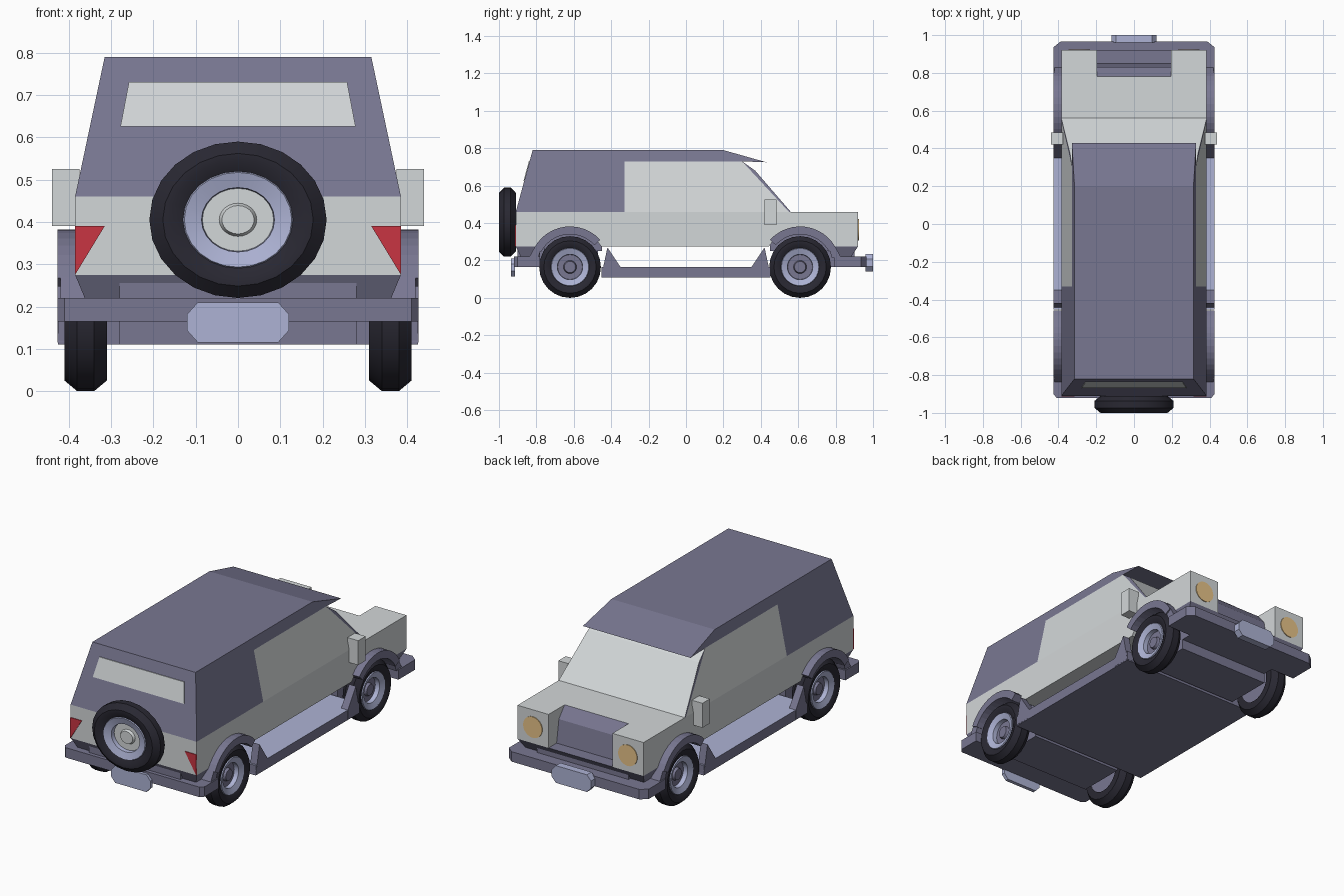
import bpy, bmesh, math
from mathutils import Matrix, Vector

if "Cube" in bpy.data.objects:
    bpy.data.objects.remove(bpy.data.objects["Cube"])


def material(name, r, g, b):
    m = bpy.data.materials.new(name)
    m.use_nodes = True
    m.diffuse_color = (r, g, b, 1)
    for n in m.node_tree.nodes:
        if n.type == "BSDF_PRINCIPLED":
            n.inputs["Base Color"].default_value = (r, g, b, 1)
            n.inputs["Roughness"].default_value = 0.7
    return m


PAINT = material("pale_paint", .65, .68, .69)
GREY = material("slate_grey", .19, .185, .285)
TRIM = material("lavender_trim", .42, .45, .66)
RUBBER = material("black_rubber", .022, .021, .032)
RED = material("red_lens", .58, .035, .055)
AMBER = material("amber_lens", .8, .55, .25)


def finish(name, bm, mat, second=None, rule=None):
    bmesh.ops.recalc_face_normals(bm, faces=bm.faces)
    if rule:
        for f in bm.faces:
            f.material_index = int(rule(f.normal))
    me = bpy.data.meshes.new(name)
    bm.to_mesh(me)
    bm.free()
    me.materials.append(mat)
    if second:
        me.materials.append(second)
    ob = bpy.data.objects.new(name, me)
    bpy.context.collection.objects.link(ob)
    return ob


def loft(name, ring_a, ring_b, mat, second=None, rule=None):
    """Solid between two matching rings of points."""
    bm = bmesh.new()
    a = [bm.verts.new(p) for p in ring_a]
    b = [bm.verts.new(p) for p in ring_b]
    bm.faces.new(a)
    bm.faces.new(b[::-1])
    for i in range(len(a)):
        j = (i + 1) % len(a)
        bm.faces.new((a[i], a[j], b[j], b[i]))
    return finish(name, bm, mat, second, rule)


def side_solid(name, pts, width, mat, second=None, rule=None):
    """Side profile (y, z) widened evenly to both sides by width(z)."""
    return loft(name, [(-width(z), y, z) for y, z in pts],
                [(width(z), y, z) for y, z in pts], mat, second, rule)


def box(name, x, y, z, mat, second=None, rule=None):
    ring = [(x[0], y[0]), (x[1], y[0]), (x[1], y[1]), (x[0], y[1])]
    return loft(name, [(*p, z[0]) for p in ring], [(*p, z[1]) for p in ring],
                mat, second, rule)


def lathe(name, profile, mat, matrix, steps=24):
    """Spin (offset, radius) profile about x."""
    bm = bmesh.new()
    vs = [bm.verts.new((u, 0, r)) for u, r in profile]
    es = [bm.edges.new(p) for p in zip(vs, vs[1:])]
    bmesh.ops.spin(bm, geom=vs + es, cent=(0, 0, 0), axis=(1, 0, 0),
                   angle=math.tau, steps=steps, use_duplicate=False)
    bmesh.ops.remove_doubles(bm, verts=bm.verts, dist=.0005)
    bm.transform(matrix)
    ob = finish(name, bm, mat)
    round_parts.append(ob)
    return ob


def arc(cy, r, start, end, n):
    pts = []
    for i in range(n + 1):
        t = math.radians(start + (end - start) * i / n)
        pts.append((cy + r * math.cos(t), AXLE + r * math.sin(t)))
    return pts


round_parts = []
AXLE, REAR, FRONT = .165, -.62, .61
SIDE, BELT, ROOF, SKIRT = .385, .46, .79, .275


def cabin_width(z):
    return SIDE - .212 * (z - BELT)


def flat(w):
    return lambda z: w


# Lower body with open wheel arches
notch = math.degrees(math.asin((SKIRT - AXLE) / .2))
profile = [(-.91, BELT), (-.91, SKIRT)]
for cy in (REAR, FRONT):
    profile += arc(cy, .2, 180 - notch, notch, 12)
profile += [(.78, SKIRT), (.78, BELT)]
side_solid("lower_body", profile, flat(SIDE), PAINT)

# Recessed sloping grille between the lamp blocks
side_solid("grille", [(.78, BELT), (.83, .4), (.85, SKIRT), (.78, SKIRT)], flat(.195), GREY)

# Cabin: rear shell, doors, windscreen and roof with visor
side_solid("rear_shell", [(-.91, BELT), (-.33, BELT), (-.33, ROOF), (-.82, ROOF)],
           cabin_width, GREY)
side_solid("door_section", [(-.33, BELT), (.55, BELT), (.3, .73), (-.33, .73)],
           cabin_width, PAINT)
side_solid("windscreen", [(.3, .73), (.55, BELT), (.56, BELT), (.37, .68)],
           cabin_width, PAINT, GREY, lambda n: abs(n.x) > .6)
side_solid("roof", [(-.33, .73), (.3, .73), (.43, .725), (.2, ROOF), (-.33, ROOF)],
           cabin_width, GREY)


def tail_y(z):
    return -.91 + .09 * (z - BELT) / (ROOF - BELT)


# Rear window plate on the sloping tail
pane = [(-.278, .625), (.278, .625), (.258, .73), (-.258, .73)]
loft("rear_window", [(x, tail_y(z) - .004, z) for x, z in pane],
     [(x, tail_y(z) + .003, z) for x, z in pane], PAINT)

# Tapered valances under both ends
for name, outer, inner, back in (("rear_valance", -.91, -.88, -.78),
                                 ("front_valance", .92, .88, .78)):
    loft(name, [(-.36, inner, .215), (.36, inner, .215), (.36, back, .215), (-.36, back, .215)],
         [(-SIDE, outer, SKIRT), (SIDE, outer, SKIRT), (SIDE, back, SKIRT), (-SIDE, back, SKIRT)],
         GREY)

# Bumpers with clipped corners
for name, back, corner, end, tip in (("rear_bumper", -.78, -.9, -.92, .41),
                                     ("front_bumper", .79, .935, .965, .39)):
    half = [(.427, back), (.427, corner), (tip, end)]
    plan = half + [(-x, y) for x, y in half[::-1]]
    loft(name, [(x, y, .165) for x, y in plan], [(x, y, .22) for x, y in plan], GREY)

# Clipped plates on the bumpers
for name, y0, y1, z in (("rear_plate", -.935, -.915, .115), ("front_plate", .96, 1, .14)):
    half = [(.095, 0), (.12, .028), (.12, .067), (.095, .095)]
    ring = half + [(-x, h) for x, h in half[::-1]]
    loft(name, [(x, y0, z + h) for x, h in ring], [(x, y1, z + h) for x, h in ring], TRIM)

# Floor pan and chassis ends
box("floor_pan", (-.425, .425), (-.452, .452), (.11, .165), GREY, TRIM, lambda n: n.z > .9)
for name, y in (("rear_chassis", (-.9, -.47)), ("front_chassis", (.47, .9))):
    box(name, (-.28, .28), y, (.165, .274), GREY)
    inner = (-.76, -.45) if y[0] < 0 else (.45, .76)
    box(name + "_well", (-.29, .29), inner, (.25, .4), GREY)
    box(name + "_axle", (-.28, .28), (y[0] + .17, y[1]) if y[0] < 0 else (y[0], y[1] - .17),
        (.11, .2), GREY)

TYRE = [(-.05, .1), (-.05, .14), (-.02, .165), (.02, .165), (.05, .14), (.05, .125), (.035, .1)]
RIM = [(.03, .105), (.042, .1), (.03, .068), (0, .066)]
CAP = [(.005, .068), (.005, .035), (.02, .03), (.02, 0)]
BACK = [(-.045, .105), (-.045, 0)]


def wheel(name, matrix, cap_mat):
    lathe(name + "_tyre", TYRE, RUBBER, matrix)
    lathe(name + "_rim", RIM, TRIM, matrix)
    lathe(name + "_cap", CAP, cap_mat, matrix)
    lathe(name + "_back", BACK, GREY, matrix)


for s, side in ((1, "left"), (-1, "right")):
    def xs(a, b):
        return tuple(sorted((s * a, s * b)))

    # Wheels and flared arches
    for end, cy, sill, out in (("rear", REAR, 42, 152), ("front", FRONT, 138, 28)):
        spot = Matrix.Translation((s * .36, cy, AXLE))
        wheel(f"{side}_{end}_wheel", spot @ Matrix.Rotation(0 if s > 0 else math.pi, 4, "Z"), GREY)
        band = arc(cy, .217, sill, out, 12) + arc(cy, .175, out, sill, 12)
        loft(f"{side}_{end}_flare", [(s * .3, *p) for p in band],
             [(s * .427, *p) for p in band], GREY)
        # Flare foot that runs down to the bumper
        d = -1 if cy < 0 else 1
        foot = [(cy + d * .155, .26), (cy + d * .19, .27), (cy + d * .22, .215), (cy + d * .17, .215)]
        loft(f"{side}_{end}_flare_foot", [(s * .3, *p) for p in foot],
             [(s * .42, *p) for p in foot], GREY)
        # Sill fin rising beside the wheel
        fin = [(d * .453, .115), (d * .42, .27), (d * .35, .165), (d * .35, .115)]
        loft(f"{side}_{end}_sill_fin", [(s * .385, *p) for p in fin],
             [(s * .426, *p) for p in fin], GREY)

    # Lamp block, headlamp, tail lamp and mirror
    box(f"{side}_lamp_block", xs(.195, SIDE), (.78, .92), (SKIRT, BELT), PAINT)
    lathe(f"{side}_headlamp", [(-.002, .058), (.004, .058), (.004, 0)], AMBER,
          Matrix.Translation((s * .29, .92, .365)) @ Matrix.Rotation(math.pi / 2, 4, "Z"))
    lens = [(SIDE, .39), (.315, .39), (SIDE, SKIRT)]
    loft(f"{side}_tail_lamp", [(s * x, -.914, z) for x, z in lens],
         [(s * x, -.908, z) for x, z in lens], RED)
    box(f"{side}_mirror", xs(.375, .44), (.42, .485), (.39, .525), PAINT)

# Spare wheel on the tailgate
wheel("spare_wheel", Matrix.Translation((0, -.955, .405)) @ Matrix.Diagonal((1.27, .9, 1.12, 1))
      @ Matrix.Rotation(-math.pi / 2, 4, "Z"), PAINT)

# Smooth the round parts, keeping edges sharp
bpy.ops.object.select_all(action="DESELECT")
for ob in round_parts:
    ob.select_set(True)
bpy.context.view_layer.objects.active = round_parts[0]
bpy.ops.object.shade_smooth_by_angle(angle=math.radians(35))
